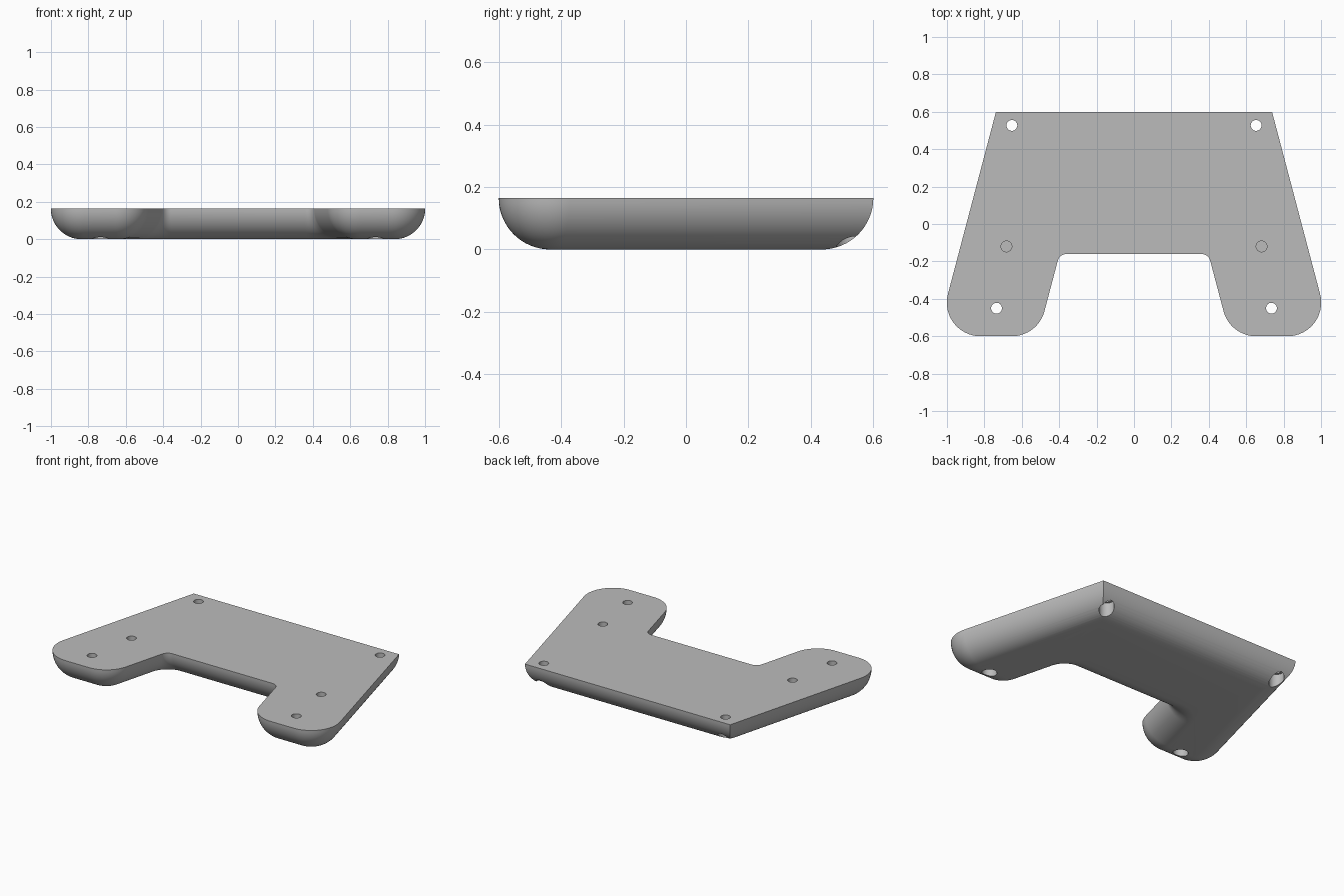
import bpy, bmesh
from math import sin, cos, pi, tan
from mathutils import Vector

cube = bpy.data.objects.get("Cube")
if cube:
    bpy.data.objects.remove(cube, do_unlink=True)

HEIGHT = 0.165      # also the radius of the rounded underside
STEPS = 16

# Half outline, counter-clockwise on the +x side: x, y, corner radius
half = [(0.398, -0.16, 0.05), (0.514, -0.6, 0.18), (1.0545, -0.6, 0.18), (0.738, 0.6, 0)]
outline = half + [(-x, y, r) for x, y, r in reversed(half)]

grey = bpy.data.materials.new("light grey")
grey.use_nodes = True
grey.diffuse_color = (0.5, 0.5, 0.5, 1)
grey.node_tree.nodes["Principled BSDF"].inputs["Base Color"].default_value = (0.5, 0.5, 0.5, 1)


def make_object(name, bm):
    bmesh.ops.recalc_face_normals(bm, faces=bm.faces)
    mesh = bpy.data.meshes.new(name)
    bm.to_mesh(mesh)
    bm.free()
    mesh.materials.append(grey)
    obj = bpy.data.objects.new(name, mesh)
    bpy.context.collection.objects.link(obj)
    return obj


def inset_outline(d):
    """Filleted outline moved inward by d, always with the same point count."""
    points = []
    for i, (x, y, r) in enumerate(outline):
        p = Vector((x, y))
        before = (p - Vector(outline[i - 1][:2])).normalized()
        after = (Vector(outline[(i + 1) % len(outline)][:2]) - p).normalized()
        n1 = Vector((-before.y, before.x))      # inward normals of both sides
        n2 = Vector((-after.y, after.x))
        mitre = (n1 + n2) / (1 + n1.dot(n2))
        if r == 0:
            points.append(p + mitre * d)
            continue
        side = 1 if before.cross(after) > 0 else -1
        centre = p + mitre * r * side
        radius = r - d * side
        for k in range(STEPS + 1):
            t = k / STEPS
            a = n1.angle(n2)
            n = (n1 * sin((1 - t) * a) + n2 * sin(t * a)) / sin(a)
            points.append(centre - n * radius * side)
    return points


# Plate: flat top, quarter-round edge running into a flat underside
bm = bmesh.new()
rings = []
for s in range(STEPS + 1):
    a = s / STEPS * pi / 2
    rings.append([bm.verts.new((p.x, p.y, HEIGHT * (1 - sin(a))))
                  for p in inset_outline(HEIGHT * (1 - cos(a)))])
for upper, lower in zip(rings, rings[1:]):
    for i in range(len(upper)):
        bm.faces.new((upper[i - 1], lower[i - 1], lower[i], upper[i]))
bm.faces.new(rings[0])
bm.faces.new(rings[-1])
plate = make_object("base_plate", bm)


# Holes: turned cutters, stepped for screws and plain for the blind holes
def add_turned(bm, x, y, profile, sides=32):
    loops = [[bm.verts.new((x + r * cos(2 * pi * k / sides), y + r * sin(2 * pi * k / sides), z))
              for k in range(sides)] for r, z in profile]
    for a, b in zip(loops, loops[1:]):
        for k in range(sides):
            bm.faces.new((a[k - 1], a[k], b[k], b[k - 1]))
    bm.faces.new(loops[0])
    bm.faces.new(loops[-1])


screw = [(0.045, -0.05), (0.045, 0.1), (0.029, 0.1), (0.029, 0.25)]
blind = [(0.029, 0.06), (0.029, 0.25)]
bm = bmesh.new()
for side in (-1, 1):
    add_turned(bm, side * 0.653, 0.527, screw)
    add_turned(bm, side * 0.735, -0.45, screw)
    add_turned(bm, side * 0.682, -0.12, blind)
cutter = make_object("hole_cutter", bm)
cutter.hide_render = True

cut = plate.modifiers.new("holes", 'BOOLEAN')
cut.operation = 'DIFFERENCE'
cut.solver = 'EXACT'
cut.object = cutter
bpy.ops.object.select_all(action='DESELECT')
plate.select_set(True)
bpy.context.view_layer.objects.active = plate
bpy.ops.object.modifier_apply(modifier=cut.name)
bpy.data.objects.remove(cutter, do_unlink=True)
bpy.ops.object.shade_smooth_by_angle(angle=pi / 6)
